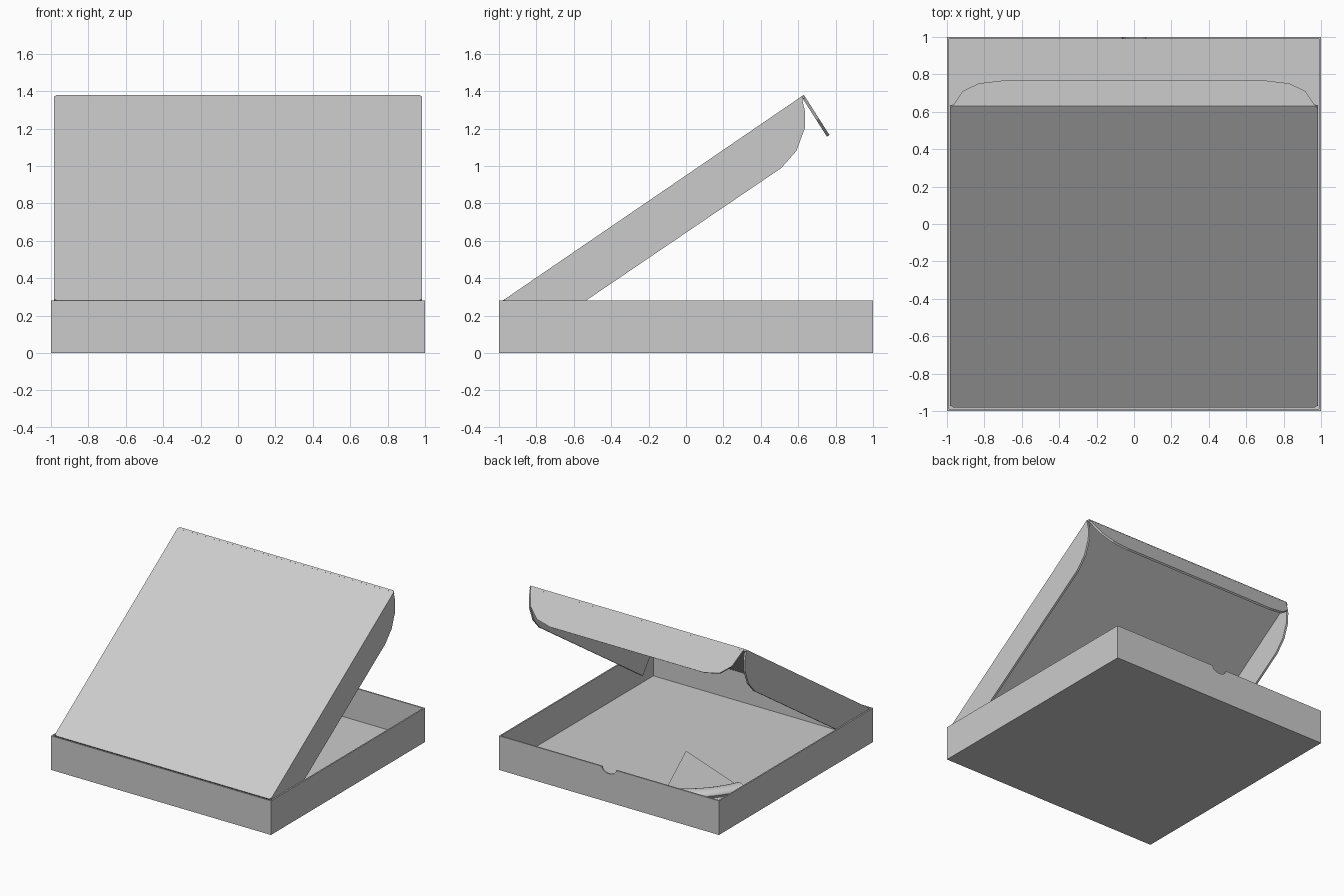
import bpy, bmesh, math
from mathutils import Vector

if "Cube" in bpy.data.objects:
    bpy.data.objects.remove(bpy.data.objects["Cube"])

W, H, T = 1.0, 0.28, 0.016          # half width, tray height, board thickness
HALF = 0.983                        # half width of the lid
LEN = 1.95                          # lid length along its slope
ANG = math.atan2(1.10, 1.61)
HINGE = Vector((0, -0.98, H))
X = Vector((1, 0, 0))
U = Vector((0, math.cos(ANG), math.sin(ANG)))     # up the lid slope
V = Vector((0, math.sin(ANG), -math.cos(ANG)))    # lid depth direction


def finish(bm, name):
    bmesh.ops.recalc_face_normals(bm, faces=bm.faces)
    me = bpy.data.meshes.new(name)
    bm.to_mesh(me)
    bm.free()
    ob = bpy.data.objects.new(name, me)
    bpy.context.collection.objects.link(ob)
    return ob


def slab(name, pts, origin, a, b, thick):
    """Flat outline in the (a, b) plane extruded by the vector thick."""
    bm = bmesh.new()
    face = bm.faces.new([bm.verts.new(origin + a * p + b * q) for p, q in pts])
    ext = bmesh.ops.extrude_face_region(bm, geom=[face])["geom"]
    bmesh.ops.translate(bm, vec=thick, verts=[v for v in ext if isinstance(v, bmesh.types.BMVert)])
    return finish(bm, name)


# Tray: a block with its inside sunk
bm = bmesh.new()
bmesh.ops.create_cube(bm, size=1)
for v in bm.verts:
    v.co = (v.co.x * 2 * W, v.co.y * 2 * W, (v.co.z + 0.5) * H)
top = max(bm.faces, key=lambda f: f.calc_center_median().z)
bmesh.ops.inset_region(bm, faces=[top], thickness=T)
ext = bmesh.ops.extrude_face_region(bm, geom=[top])["geom"]
bmesh.ops.delete(bm, geom=[top], context="FACES_ONLY")
bmesh.ops.translate(bm, vec=(0, 0, T - H), verts=[v for v in ext if isinstance(v, bmesh.types.BMVert)])
tray = finish(bm, "tray")

# Thumb notch in the back wall
arc = [(0.065 * math.cos(math.pi * i / 8), -0.045 * math.sin(math.pi * i / 8)) for i in range(9)]
cutter = slab("notch_cutter", [(0.065, 0.05)] + arc + [(-0.065, 0.05)],
              Vector((0, 0.9, H)), X, Vector((0, 0, 1)), Vector((0, 0.2, 0)))
cutter.hide_render = True
mod = tray.modifiers.new("notch", "BOOLEAN")
mod.object, mod.operation, mod.solver = cutter, "DIFFERENCE", "EXACT"
bpy.context.view_layer.objects.active = tray
tray.select_set(True)
bpy.ops.object.modifier_apply(modifier=mod.name)
bpy.data.objects.remove(cutter)

# Lid panel with clipped corners
c = 0.015
half = [(HALF - c, 0), (HALF, c), (HALF, LEN - c), (HALF - c, LEN)]
slab("lid_panel", half + [(-p, q) for p, q in reversed(half)], HINGE, X, U, V * T)

# Lid side flaps with rounded free ends
side = [(0.01, 0), (0.02, 0.25), (1.63, 0.255), (1.748, 0.225),
        (1.853, 0.151), (1.905, 0.077), (1.935, 0)]
for s, n in ((-1, "left"), (1, "right")):
    slab("lid_flap_" + n, side, HINGE + X * s * HALF, U, V, X * -s * T)

# Lid end flap, opened slightly past square
F = Vector((0, 0.137, -0.215)).normalized()
N = Vector((0, F.z, -F.y))
half = [(0.97, 0), (0.915, 0.15), (0.83, 0.227), (0.70, 0.255)]
slab("lid_end_flap", half + [(-p, q) for p, q in reversed(half)],
     HINGE + U * LEN, X, F, N * T)

# Pizza slice: a profile swept through an eighth of a turn
prof = [(0, T), (0, 0.042), (0.70, 0.042)]
prof += [(0.76 - 0.06 * math.cos(t), 0.042 + 0.036 * math.sin(t))
         for t in [math.pi * i / 8 for i in range(1, 9)]]
prof += [(0.80, T)]
STEPS = 10
bm = bmesh.new()
rings = []
for i in range(STEPS + 1):
    t = math.radians(112.5 + 45 * i / STEPS)
    rings.append([bm.verts.new((r * math.cos(t), r * math.sin(t), z)) for r, z in prof])
for a, b in zip(rings, rings[1:]):
    for j in range(len(prof)):
        k = (j + 1) % len(prof)
        if j:
            bm.faces.new((a[j], a[k], b[k], b[j]))
bm.faces.new(rings[0])
bm.faces.new(rings[-1])
bmesh.ops.remove_doubles(bm, verts=bm.verts, dist=1e-5)
slice_ob = finish(bm, "pizza_slice")
bpy.ops.object.select_all(action="DESELECT")
slice_ob.select_set(True)
bpy.context.view_layer.objects.active = slice_ob
bpy.ops.object.shade_smooth_by_angle(angle=math.radians(35))
